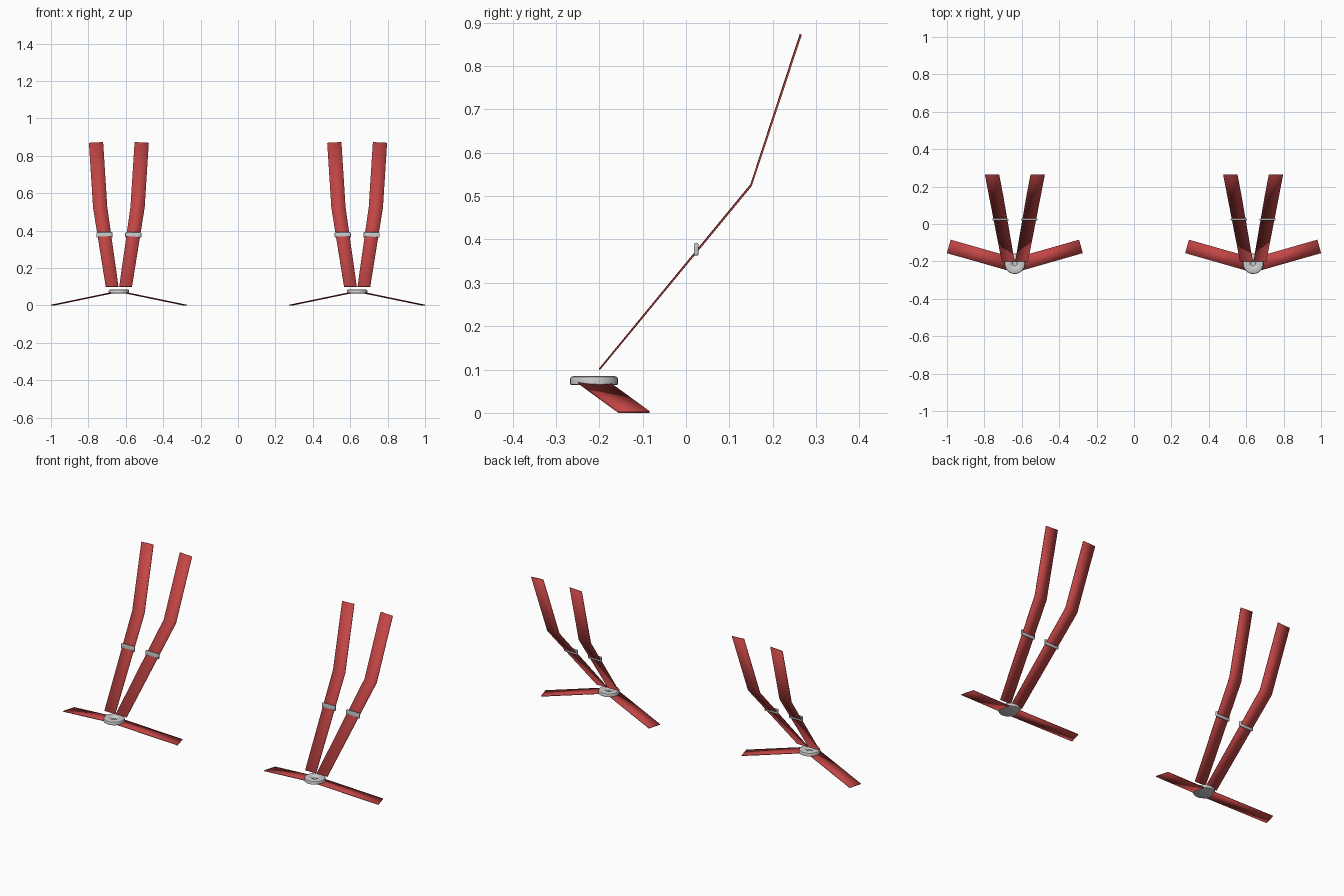
import bpy, bmesh, math
from mathutils import Vector

if "Cube" in bpy.data.objects:
    bpy.data.objects.remove(bpy.data.objects["Cube"])

red = bpy.data.materials.new("red_webbing")
red.diffuse_color = (0.55, 0.06, 0.06, 1)
red.use_nodes = True
red.node_tree.nodes["Principled BSDF"].inputs["Base Color"].default_value = red.diffuse_color


def finish(name, bm, smooth_angle=None):
    bmesh.ops.recalc_face_normals(bm, faces=bm.faces)
    me = bpy.data.meshes.new(name)
    bm.to_mesh(me)
    bm.free()
    ob = bpy.data.objects.new(name, me)
    bpy.context.collection.objects.link(ob)
    if smooth_angle is None:
        for p in me.polygons:
            p.use_smooth = True
    else:
        bpy.ops.object.select_all(action='DESELECT')
        ob.select_set(True)
        bpy.context.view_layer.objects.active = ob
        bpy.ops.object.shade_smooth_by_angle(angle=smooth_angle)
    return ob


def strap(name, stations, thick=0.004):
    """Thin webbing through stations of (centre, half-width vector)."""
    bm = bmesh.new()
    pts = [Vector(c) for c, w in stations]
    rings = []
    for i, (c, w) in enumerate(stations):
        c, w = Vector(c), Vector(w)
        t = (pts[min(i + 1, len(pts) - 1)] - pts[max(i - 1, 0)]).normalized()
        n = t.cross(w).normalized() * thick / 2
        rings.append([bm.verts.new(p) for p in (c - w - n, c + w - n, c + w + n, c - w + n)])
    for a, b in zip(rings, rings[1:]):
        for k in range(4):
            bm.faces.new((a[k], a[(k + 1) % 4], b[(k + 1) % 4], b[k]))
    bm.faces.new(rings[0])
    bm.faces.new(rings[-1])
    finish(name, bm).data.materials.append(red)


def hub(name, x, y):
    """Round buckle with a shallow dimple, turned from a profile."""
    profile = [(0, .075), (.012, .075), (.02, .083), (.028, .0855), (.046, .0855),
               (.053, .083), (.055, .079), (.055, .066), (.051, .064), (0, .064)]
    bm = bmesh.new()
    vs = [bm.verts.new((r, 0, z)) for r, z in profile]
    es = [bm.edges.new(p) for p in zip(vs, vs[1:])]
    bmesh.ops.spin(bm, geom=vs + es, cent=(0, 0, 0), axis=(0, 0, 1), angle=2 * math.pi, steps=32)
    bmesh.ops.remove_doubles(bm, verts=bm.verts, dist=1e-5)
    bmesh.ops.translate(bm, verts=bm.verts, vec=(x, y, 0))
    finish(name, bm, math.radians(40))


def slider(name, x, y, z):
    """Small rounded bar around a shoulder strap."""
    bm = bmesh.new()
    bmesh.ops.create_cube(bm, size=1)
    bmesh.ops.scale(bm, verts=bm.verts, vec=(.086, .011, .029))
    bmesh.ops.bevel(bm, geom=bm.edges[:], offset=.004, segments=3, profile=.5, affect='EDGES')
    bmesh.ops.translate(bm, verts=bm.verts, vec=(x, y, z))
    finish(name, bm, math.radians(40))


for side, cx in (("left", -.637), ("right", .637)):
    hub(side + "_buckle", cx, -.212)
    for tag, s in (("a", -1), ("b", 1)):
        # upper strap with a bend, leaning back
        strap(f"{side}_shoulder_strap_{tag}", [
            ((cx + s * .036, -.2, .1), (.034, 0, 0)),
            ((cx + s * .1, .15, .525), (.038, 0, -s * .001)),
            ((cx + s * .122, .264, .871), (.038, 0, -s * .002))])
        # lower strap sloping down to the seat
        strap(f"{side}_lap_strap_{tag}", [
            ((cx + s * .03, -.212, .069), (-s * .01, .036, 0)),
            ((cx + s * .353, -.12, .002), (-s * .01, .036, 0))])
        slider(f"{side}_strap_slider_{tag}", cx + s * .077, .0235, .377)
